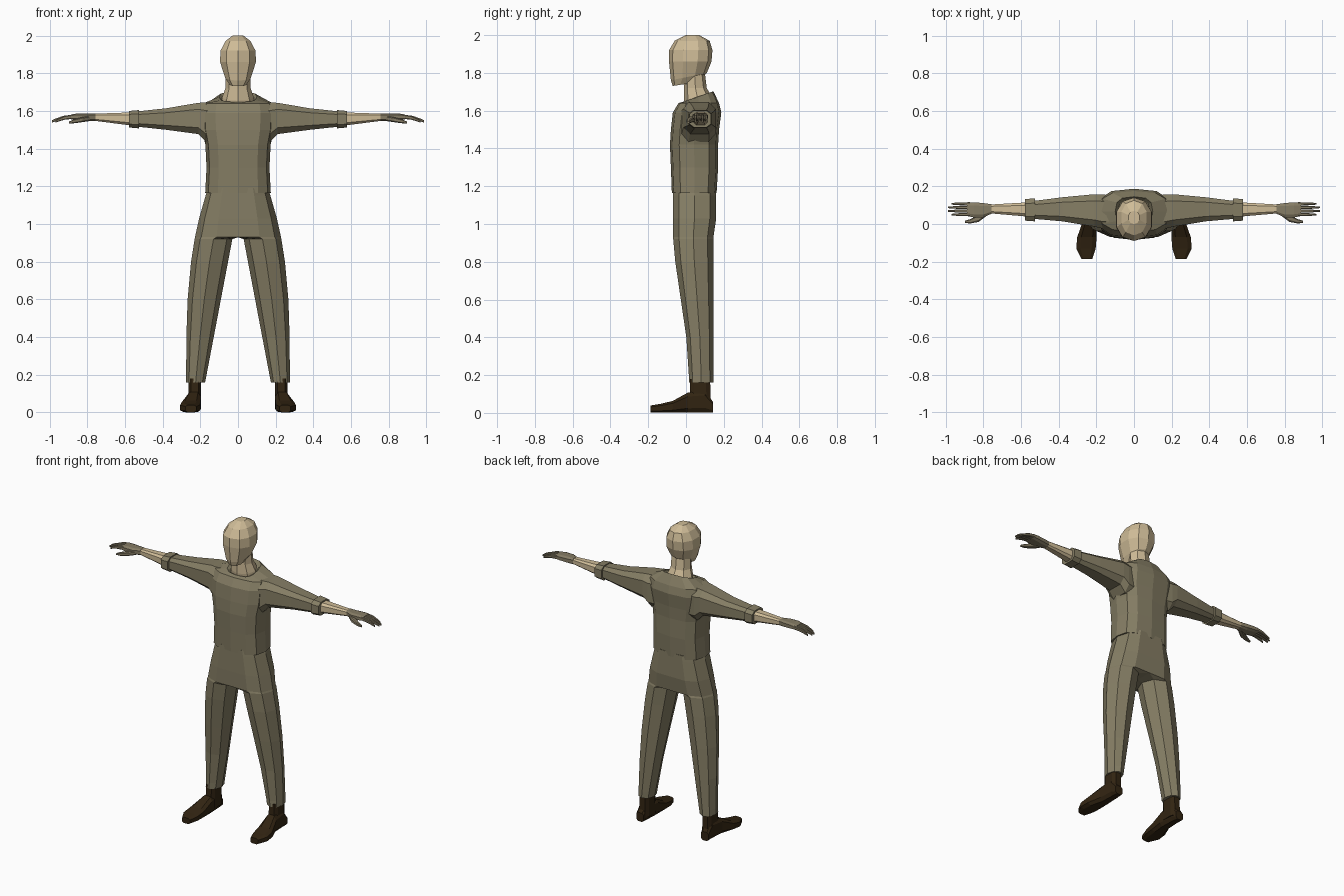
import bpy, bmesh
from math import cos, sin, pi, copysign
from mathutils import Vector

cube = bpy.data.objects.get("Cube")
if cube:
    bpy.data.objects.remove(cube, do_unlink=True)


def material(name, red, green, blue):
    mat = bpy.data.materials.new(name)
    mat.use_nodes = True
    mat.diffuse_color = (red, green, blue, 1)
    shader = mat.node_tree.nodes["Principled BSDF"]
    shader.inputs["Base Color"].default_value = mat.diffuse_color
    return mat


SKIN = material("tan skin", .62, .5, .31)
CLOTH = material("olive cloth", .235, .207, .128)
GLOVE = material("glove olive", .235, .2, .128)
LEATHER = material("dark brown leather", .032, .018, .006)


def ring(centre, half_a, half_b, axis="z", sides=8, turn=0, power=1, tilt=0):
    """Polygon across an axis; a power below one makes it boxier."""
    first, second = {"x": (1, 2), "y": (0, 2), "z": (0, 1)}[axis]
    points = []
    for k in range(sides):
        angle = 2 * pi * (k + turn) / sides + pi / 2
        u, v = (copysign(abs(w) ** power, w) for w in (cos(angle), sin(angle)))
        point = Vector(centre)
        point[first] += u * half_a
        point[second] += v * half_b
        if axis == "z":
            point.z += tilt * v * half_b
        points.append(point)
    return points


def level(z, half_width, front, back, **style):
    """Horizontal ring on the middle line, between a front and a back."""
    return ring((0, (front + back) / 2, z), half_width, (back - front) / 2, **style)


def block(axis, centre, half_a, half_b):
    """Limb ring with flat sides and cut corners."""
    return ring(centre, half_a, half_b, axis, turn=.5, power=.6)


def loft(name, rings, mat, side=1, mirror=False):
    bm = bmesh.new()
    loops = [[bm.verts.new((p.x * side, p.y, p.z)) for p in points] for points in rings]
    count = len(loops[0])
    for low, high in zip(loops, loops[1:]):
        for k in range(count):
            following = (k + 1) % count
            bm.faces.new((low[k], low[following], high[following], high[k]))
    bm.faces.new(loops[0])
    bm.faces.new(loops[-1])
    bmesh.ops.recalc_face_normals(bm, faces=bm.faces)
    if mirror:
        # Open the inner wall so both halves join on the middle plane
        inner = [f for f in bm.faces if all(abs(v.co.x) < 1e-4 for v in f.verts)]
        bmesh.ops.delete(bm, geom=inner, context="FACES")
    mesh = bpy.data.meshes.new(name)
    bm.to_mesh(mesh)
    bm.free()
    mesh.materials.append(mat)
    obj = bpy.data.objects.new(name, mesh)
    bpy.context.collection.objects.link(obj)
    if mirror:
        obj.modifiers.new("Mirror", "MIRROR")


# Head and neck
skull = dict(sides=10, power=.9)
loft("head", [
    level(1.74, .045, -.07, .05, tilt=.15, **skull),
    level(1.78, .07, -.08, .11, tilt=.2, **skull),
    level(1.86, .1, -.09, .135, **skull),
    level(1.92, .097, -.09, .14, **skull),
    level(1.97, .07, -.06, .125, **skull),
    level(2, .03, 0, .07, **skull)], SKIN)
loft("neck", [
    level(1.6, .09, 0, .13),
    level(1.67, .085, -.01, .13, tilt=.2),
    level(1.72, .067, -.01, .11),
    level(1.8, .065, -.01, .1)], SKIN)

# Shirt body with a collar that dips at the front
chest = dict(sides=12, power=.7)
loft("shirt", [
    level(1.165, .174, -.075, .162, **chest),
    level(1.3, .167, -.08, .17, **chest),
    level(1.42, .173, -.085, .17, **chest),
    level(1.5, .19, -.08, .175, **chest),
    level(1.59, .195, -.07, .187, **chest),
    level(1.64, .185, -.04, .175, **chest),
    level(1.675, .1, -.015, .145, tilt=.35, **chest),
    level(1.66, .085, 0, .13, tilt=.35, **chest)], CLOTH)


def trouser_ring(z):
    """Legs part below the crotch; above it the inner wall is the middle plane."""
    hips = z > .925
    inner = 0 if hips else .03 + .19 * (.92 - z)
    outer = .275 - .12 * (z - .2) ** 3
    rise = max(0, min(1, (z - .2) / .8))
    front = .015 - .085 * rise * rise * (3 - 2 * rise)
    back = .16 if z > 1 else .145
    middle, depth = (front + back) / 2, (back - front) / 2
    centre = (inner + outer) / 2
    points = ring((centre, middle, z), (outer - inner) / 2, depth)
    for p in points:
        if hips and p.x < centre - .01:
            p.x = 0
            p.y = middle + depth * round((p.y - middle) / depth)
    return points


heights = (1.19, 1.15, 1.03, .93, .92, .8, .6, .4, .2, .16)
loft("trousers", [trouser_ring(z) for z in heights], CLOTH, mirror=True)

for side, label in ((1, "left"), (-1, "right")):
    # Sleeve, turned cuff and bare forearm
    loft(f"{label}_sleeve", [
        block("x", (.12, .065, 1.54), .09, .115),
        block("x", (.17, .067, 1.54), .095, .11),
        block("x", (.21, .072, 1.56), .09, .087),
        block("x", (.38, .078, 1.557), .067, .06),
        block("x", (.53, .075, 1.557), .05, .043)], CLOTH, side)
    loft(f"{label}_cuff", [
        block("x", (.525, .075, 1.556), .064, .051),
        block("x", (.578, .075, 1.556), .06, .046)], CLOTH, side)
    loft(f"{label}_forearm", [
        block("x", (.56, .077, 1.557), .04, .037),
        block("x", (.77, .08, 1.567), .024, .019)], SKIN, side)

    # Gloved hand
    loft(f"{label}_palm", [
        block("x", (.755, .08, 1.567), .026, .021),
        block("x", (.8, .073, 1.567), .04, .021),
        block("x", (.85, .075, 1.569), .042, .019),
        block("x", (.885, .078, 1.568), .038, .014)], GLOVE, side)
    loft(f"{label}_thumb", [
        block("x", (.785, .058, 1.56), .018, .014),
        block("x", (.825, .03, 1.554), .02, .014),
        block("x", (.87, .014, 1.545), .012, .011),
        block("x", (.897, .012, 1.538), .006, .006)], GLOVE, side)

    # Four fingers that droop and narrow towards the tip
    for i, finger in enumerate(("index", "middle", "ring", "little")):
        y, length = .05 + .019 * i, .12 - .01 * (i - 1.5) ** 2
        loft(f"{label}_{finger}_finger", [
            block("x", (.87 + length * t, y, 1.57 - .026 * t * t),
                  .009 - .005 * t ** 3, .012 - .006 * t * t)
            for t in (0, .5, .85, 1)], GLOVE, side)

    # Shoe: low toe, instep, heel and ankle shaft
    loft(f"{label}_shoe", [
        block("y", (x, y, top / 2), half, top / 2)
        for x, y, half, top in (
            (.25, -.187, .03, .04), (.255, -.13, .054, .05), (.25, -.07, .054, .065),
            (.235, .01, .04, .11), (.235, .1, .033, .12), (.237, .143, .028, .06))
    ], LEATHER, side)
    loft(f"{label}_ankle", [
        block("z", (.23, .075, .03), .035, .06),
        block("z", (.23, .075, .18), .034, .055)], LEATHER, side)
